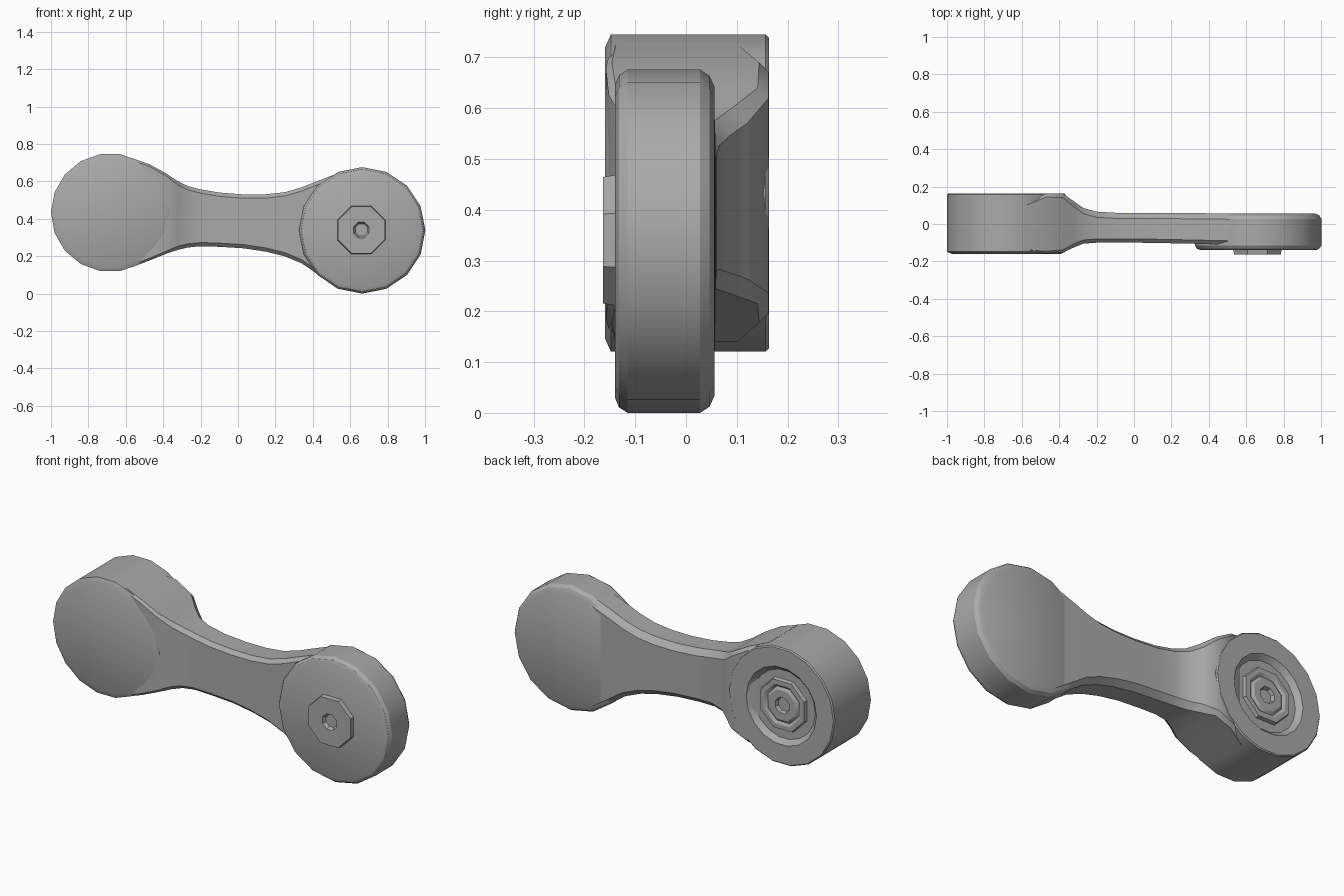
import bpy, bmesh, math

cube = bpy.data.objects.get("Cube")
if cube:
    bpy.data.objects.remove(cube, do_unlink=True)

grey = bpy.data.materials.new("plain_grey")
grey.use_nodes = True
colour = (0.4, 0.4, 0.4, 1)
grey.diffuse_color = colour
grey.node_tree.nodes["Principled BSDF"].inputs["Base Color"].default_value = colour


def skin(name, rings, angle=30):
    """Bridge a list of equal-sized point rings and cap both ends."""
    bm = bmesh.new()
    loops = [[bm.verts.new(p) for p in ring] for ring in rings]
    n = len(loops[0])
    for a, b in zip(loops, loops[1:]):
        for i in range(n):
            j = (i + 1) % n
            bm.faces.new((a[i], a[j], b[j], b[i]))
    bm.faces.new(loops[0])
    bm.faces.new(loops[-1])
    bmesh.ops.recalc_face_normals(bm, faces=bm.faces)
    mesh = bpy.data.meshes.new(name)
    bm.to_mesh(mesh)
    bm.free()
    mesh.materials.append(grey)
    obj = bpy.data.objects.new(name, mesh)
    bpy.context.collection.objects.link(obj)
    bpy.ops.object.select_all(action="DESELECT")
    obj.select_set(True)
    bpy.context.view_layer.objects.active = obj
    bpy.ops.object.shade_smooth_by_angle(angle=math.radians(angle))
    return obj


def turned(name, x, z, profile, sides, phase=0.0):
    """Turn a (radius, y) profile around an axis running front to back."""
    turns = [2 * math.pi * (i + phase) / sides for i in range(sides)]
    return skin(name, [[(x + r * math.cos(t), y, z + r * math.sin(t))
                        for t in turns] for r, y in profile])


# Thick end, with a dished socket and hollow nut in its back
turned("thick_end", -0.683, 0.433, [
    (0.29, -0.16), (0.317, -0.148), (0.317, 0.157), (0.311, 0.163),
    (0.21, 0.163), (0.185, 0.137), (0.15, 0.137)], 18)
turned("socket_nut", -0.683, 0.433, [
    (0.15, 0.125), (0.14, 0.155), (0.115, 0.155), (0.1, 0.145),
    (0.085, 0.155), (0.045, 0.155), (0.035, 0.13)], 8, 0.5)

# Thin end, with rounded rims
turned("thin_end", 0.664, 0.338, [
    (0.308, -0.14), (0.327, -0.132), (0.338, -0.115), (0.338, 0.028),
    (0.326, 0.046), (0.305, 0.056)], 16)

# Raised front nut with a small square opening
turned("front_nut", 0.66, 0.34, [
    (0.14, -0.135), (0.135, -0.163), (0.045, -0.163), (0.035, -0.145)], 8, 0.5)

# Waisted arm: x, bottom, top, front, back, rim width
stations = [
    (-0.57, 0.14, 0.725, -0.15, 0.12, 0.012),
    (-0.47, 0.178, 0.69, -0.158, 0.162, 0.012),
    (-0.38, 0.215, 0.64, -0.152, 0.162, 0.014),
    (-0.32, 0.234, 0.6, -0.125, 0.12, 0.02),
    (-0.27, 0.246, 0.575, -0.105, 0.085, 0.02),
    (-0.2, 0.253, 0.557, -0.1, 0.066, 0.02),
    (-0.1, 0.25, 0.54, -0.1, 0.06, 0.02),
    (0.03, 0.242, 0.53, -0.1, 0.06, 0.02),
    (0.15, 0.224, 0.531, -0.102, 0.059, 0.02),
    (0.25, 0.199, 0.542, -0.104, 0.058, 0.02),
    (0.34, 0.162, 0.568, -0.106, 0.058, 0.02),
    (0.42, 0.107, 0.6, -0.108, 0.057, 0.02),
    (0.52, 0.04, 0.638, -0.11, 0.055, 0.02),
]


def section(x, low, high, front, back, rim):
    return [(x, front, low + rim), (x, front + rim, low),
            (x, back - 1.5 * rim, low), (x, back, low + 1.5 * rim),
            (x, back, high - 1.5 * rim), (x, back - 1.5 * rim, high),
            (x, front + rim, high), (x, front, high - rim)]


skin("arm", [section(*s) for s in stations], 35)
